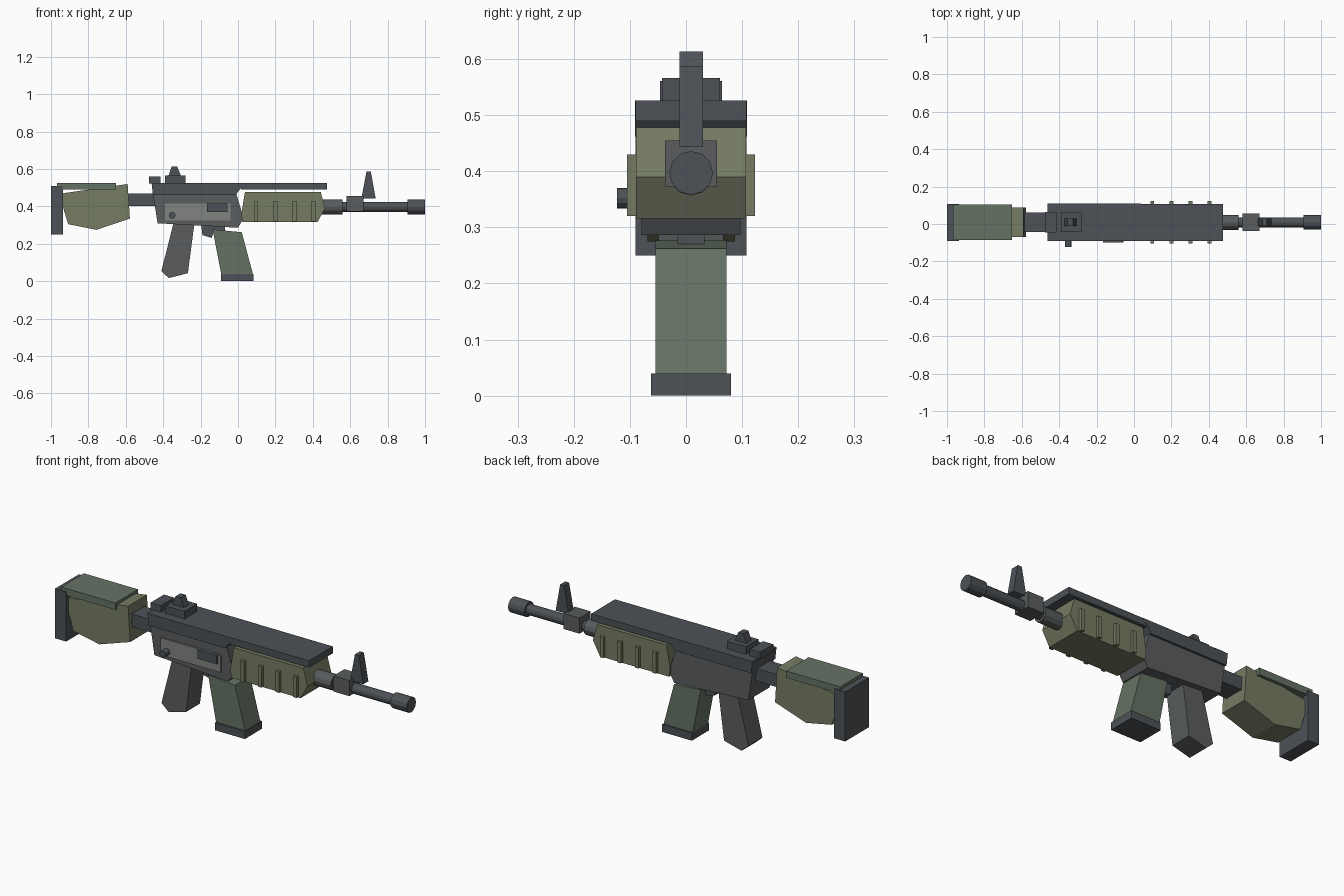
import bpy, bmesh, math
from mathutils import Matrix

if "Cube" in bpy.data.objects:
    bpy.data.objects.remove(bpy.data.objects["Cube"])

YC = 0.009   # centre plane of the model
ZB = 0.397   # barrel axis height


def material(name, rgb):
    m = bpy.data.materials.new(name)
    m.diffuse_color = (*rgb, 1)
    m.use_nodes = True
    m.node_tree.nodes["Principled BSDF"].inputs["Base Color"].default_value = m.diffuse_color
    return m


DARK = material("dark_metal", (0.075, 0.085, 0.095))
METAL = material("mid_metal", (0.10, 0.108, 0.112))
LIGHT = material("light_metal", (0.22, 0.23, 0.22))
OLIVE = material("olive", (0.18, 0.20, 0.125))
GREEN = material("grey_green", (0.13, 0.17, 0.13))


def finish(name, bm, mat):
    bmesh.ops.recalc_face_normals(bm, faces=bm.faces)
    me = bpy.data.meshes.new(name)
    bm.to_mesh(me)
    bm.free()
    me.materials.append(mat)
    ob = bpy.data.objects.new(name, me)
    bpy.context.collection.objects.link(ob)
    return ob


def slab(name, pts, y0, y1, mat):
    """Extrude an (x, z) profile from y0 to y1, measured from the centre plane."""
    bm = bmesh.new()
    face = bm.faces.new([bm.verts.new((x, YC + y0, z)) for x, z in pts])
    ext = bmesh.ops.extrude_face_region(bm, geom=[face])
    verts = [g for g in ext["geom"] if isinstance(g, bmesh.types.BMVert)]
    bmesh.ops.translate(bm, verts=verts, vec=(0, y1 - y0, 0))
    return finish(name, bm, mat)


def profile(name, pts, half, mat):
    return slab(name, pts, -half, half, mat)


def rect(x0, x1, z0, z1):
    return [(x0, z0), (x1, z0), (x1, z1), (x0, z1)]


def rod(name, start, length, r, axis, mat, sides=12):
    bm = bmesh.new()
    bmesh.ops.create_cone(bm, cap_ends=True, segments=sides, radius1=r,
                          radius2=r, depth=length,
                          matrix=Matrix.Translation((0, 0, length / 2)))
    rot = (Matrix.Rotation(math.pi / 2, 4, 'Y') if axis == 'X'
           else Matrix.Rotation(math.pi / 2, 4, 'X'))
    bm.transform(Matrix.Translation(start) @ rot)
    return finish(name, bm, mat)


# Stock
profile("butt_pad", rect(-1.0, -0.935, 0.25, 0.51), 0.099, DARK)
profile("stock", [(-0.937, 0.47), (-0.59, 0.52), (-0.578, 0.335),
                  (-0.757, 0.275), (-0.908, 0.305), (-0.937, 0.40)], 0.078, OLIVE)
profile("cheek_rest", rect(-0.967, -0.653, 0.49, 0.526), 0.094, GREEN)
profile("stock_tube", rect(-0.60, -0.43, 0.403, 0.47), 0.053, DARK)

# Receiver
profile("lower_receiver", [(-0.455, 0.47), (-0.43, 0.31), (0.0, 0.286),
                           (0.03, 0.337), (-0.01, 0.47)], 0.0885, METAL)
profile("upper_receiver", [(-0.462, 0.526), (-0.455, 0.462),
                           (-0.012, 0.462), (0.037, 0.526)], 0.1, DARK)
profile("top_rail", rect(0.015, 0.475, 0.49, 0.526), 0.099, DARK)
slab("side_plate", rect(-0.39, -0.04, 0.325, 0.415), -0.096, -0.08, LIGHT)
slab("ejection_port", rect(-0.167, -0.055, 0.369, 0.415), -0.107, -0.08, DARK)
rod("side_button", (-0.352, -0.08, 0.352), 0.043, 0.018, 'Y', DARK)

# Handguard with four ridges on each side
profile("handguard", [(0.037, 0.478), (0.442, 0.478), (0.466, 0.39),
                      (0.425, 0.316), (0.023, 0.316), (0.018, 0.36)], 0.098, OLIVE)
for i in range(4):
    x = 0.098 + i * 0.102
    for side in (-1, 1):
        slab(f"handguard_ridge_{i}_{'front' if side < 0 else 'back'}",
             rect(x - 0.01, x + 0.01, 0.32, 0.43), side * 0.09, side * 0.114, OLIVE)

# Barrel group
rod("barrel_collar", (0.44, YC, ZB), 0.12, 0.04, 'X', METAL)
rod("barrel", (0.5, YC, ZB), 0.42, 0.027, 'X', DARK)
rod("muzzle", (0.905, YC, ZB), 0.095, 0.039, 'X', DARK)
profile("gas_block", rect(0.58, 0.672, 0.373, 0.455), 0.046, METAL)
profile("front_sight", [(0.66, 0.443), (0.736, 0.443), (0.71, 0.587),
                        (0.687, 0.587)], 0.021, DARK)

# Rear sight
profile("rear_block", rect(-0.475, -0.415, 0.523, 0.561), 0.055, DARK)
profile("rear_sight_base", rect(-0.39, -0.28, 0.523, 0.566), 0.052, DARK)
profile("rear_sight_post", [(-0.372, 0.563), (-0.305, 0.563), (-0.325, 0.613),
                            (-0.355, 0.613)], 0.021, DARK)

# Grip, trigger and magazine
profile("grip", [(-0.345, 0.31), (-0.233, 0.31), (-0.268, 0.043),
                 (-0.37, 0.017), (-0.41, 0.053)], 0.058, METAL)
profile("trigger", [(-0.197, 0.30), (-0.07, 0.30), (-0.07, 0.27), (-0.13, 0.27),
                    (-0.14, 0.232), (-0.19, 0.246)], 0.024, DARK)
profile("magazine", [(-0.136, 0.277), (0.02, 0.262), (0.082, 0.03),
                     (-0.088, 0.03)], 0.063, GREEN)
profile("magazine_base", rect(-0.09, 0.083, 0.0, 0.04), 0.071, DARK)
